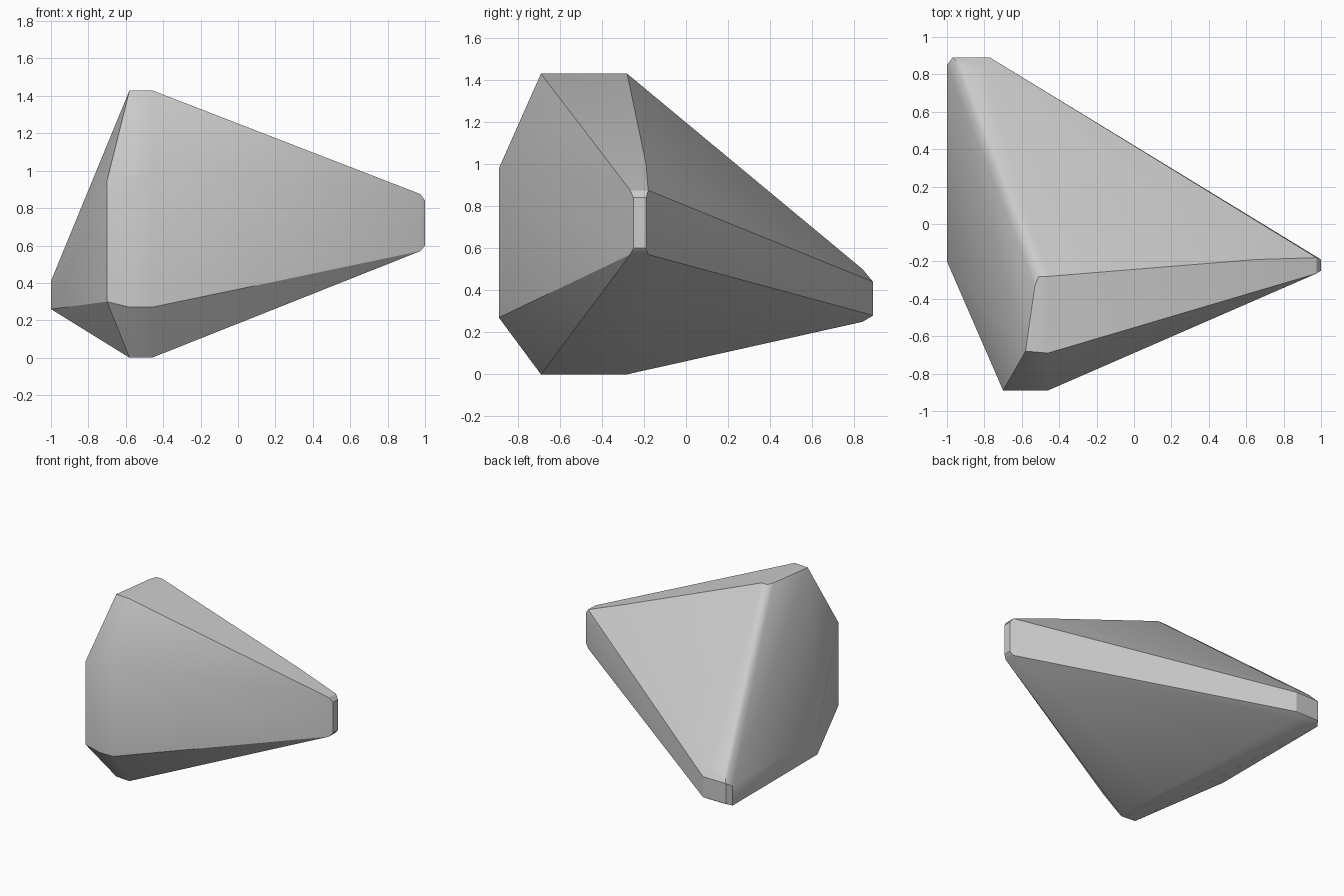
import bpy, bmesh
from math import radians

cube = bpy.data.objects.get("Cube")
if cube:
    bpy.data.objects.remove(cube, do_unlink=True)

# One plain grey for the whole stone
grey = bpy.data.materials.new("stone_grey")
grey.use_nodes = True
colour = (0.6, 0.6, 0.6, 1)
grey.diffuse_color = colour
grey.node_tree.nodes["Principled BSDF"].inputs["Base Color"].default_value = colour

points = []


def column(x, y, low, high):
    """Add a matching pair of corners above and below each other."""
    points.extend([(x, y, low), (x, y, high)])


# Flat crown and foot
for x, y in [(-0.58, -0.68), (-0.46, -0.69), (-0.46, -0.28), (-0.51, -0.28), (-0.53, -0.33)]:
    column(x, y, 0, 1.43)

# Front facet
column(-0.70, -0.89, 0.30, 0.95)
column(-0.58, -0.89, 0.27, 0.98)
column(-0.46, -0.89, 0.27, 0.98)

# Blunt tip on the left, with rounded ends
for y in (-0.25, -0.19):
    column(1, y, 0.60, 0.84)
for y in (-0.265, -0.18):
    column(0.975, y, 0.57, 0.875)
points.append((0.65, -0.19, 1.0))

# Blunt tip at the back, and the side facet running to it
for x in (-0.97, -0.77):
    column(x, 0.89, 0.28, 0.44)
for x in (-0.92, -0.80):
    column(x, 0.84, 0.25, 0.50)
column(-1, 0.85, 0.26, 0.41)
column(-1, -0.20, 0.26, 0.41)

# Wrap the corners in a convex skin
bm = bmesh.new()
for p in points:
    bm.verts.new(p)
hull = bmesh.ops.convex_hull(bm, input=bm.verts[:])
loose = [v for v in bm.verts if not v.link_faces]
bmesh.ops.delete(bm, geom=loose, context="VERTS")
bmesh.ops.dissolve_limit(bm, angle_limit=radians(1), verts=bm.verts[:], edges=bm.edges[:])
bmesh.ops.recalc_face_normals(bm, faces=bm.faces[:])
mesh = bpy.data.meshes.new("faceted_stone")
bm.to_mesh(mesh)
bm.free()
mesh.materials.append(grey)

stone = bpy.data.objects.new("faceted_stone", mesh)
bpy.context.collection.objects.link(stone)
bpy.context.view_layer.objects.active = stone
stone.select_set(True)
bpy.ops.object.shade_smooth_by_angle(angle=radians(30))
